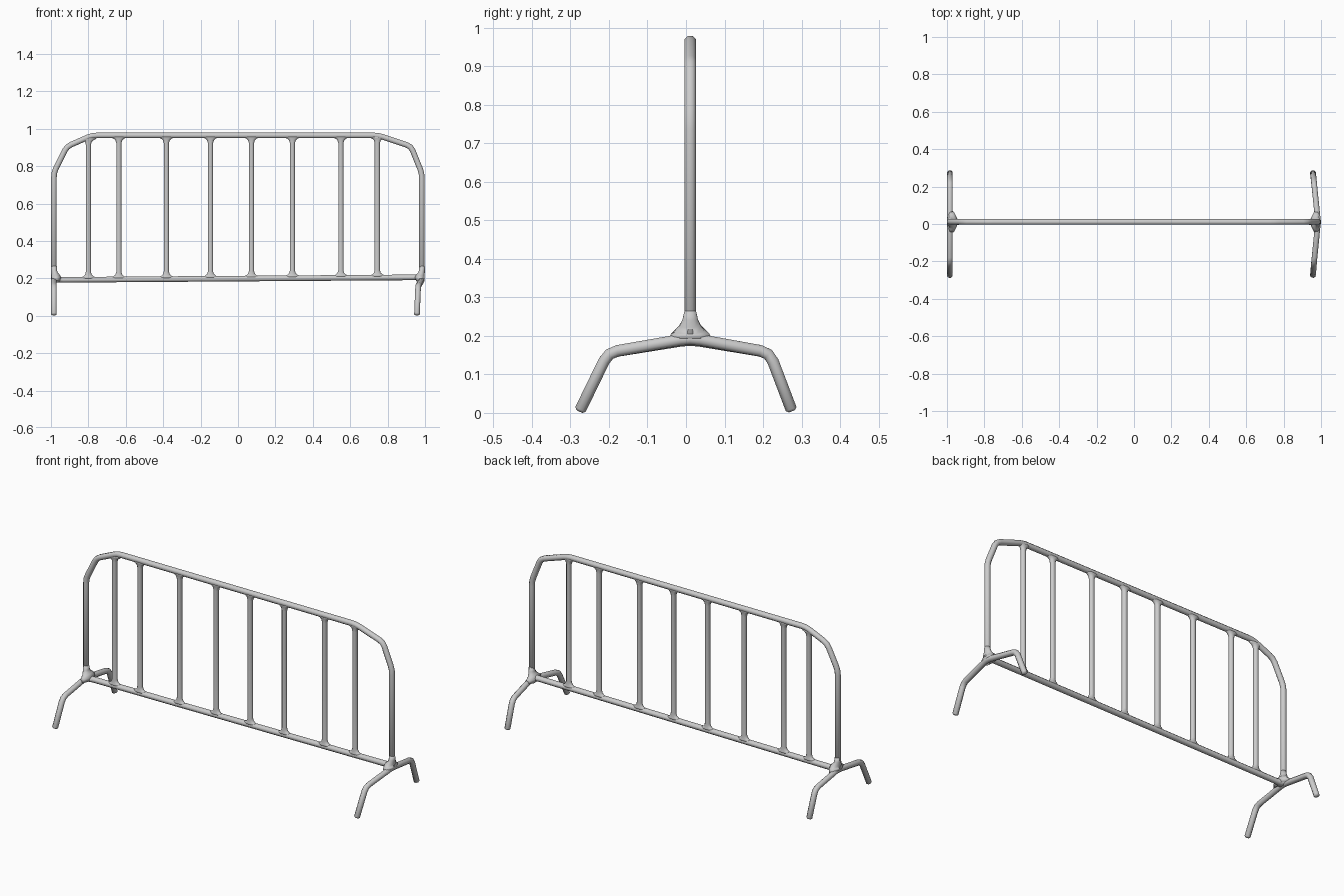
import bpy, bmesh, math
from mathutils import Vector

if "Cube" in bpy.data.objects:
    bpy.data.objects.remove(bpy.data.objects["Cube"])

R = 0.0155     # tube radius
Y0 = 0.011     # plane of the barrier panel
SIDES = 8


def rounded(points, d=0.025):
    """Soften every interior corner of a path with a short curve."""
    pts = [Vector(p) for p in points]
    out = [pts[0]]
    for a, b, c in zip(pts, pts[1:], pts[2:]):
        p, q = b + (a - b).normalized() * d, b + (c - b).normalized() * d
        for t in (0, 0.5, 1):
            out.append(p * (1 - t) ** 2 + b * 2 * t * (1 - t) + q * t * t)
    return out + [pts[-1]]


def tube(name, points, normal, radii=None, cap=True):
    """Sweep an eight-sided section; radii = (in-plane, along normal) per point."""
    pts = [Vector(p) for p in points]
    radii = list(radii or [(R, R)] * len(pts))
    if cap:    # small rounded ends
        e0 = (pts[0] - pts[1]).normalized() * 0.006
        e1 = (pts[-1] - pts[-2]).normalized() * 0.006
        pts = [pts[0] + e0] + pts + [pts[-1] + e1]
        radii = [tuple(r * 0.55 for r in radii[0])] + radii + [tuple(r * 0.55 for r in radii[-1])]
    bm = bmesh.new()
    rings = []
    for i, p in enumerate(pts):
        t = (pts[min(i + 1, len(pts) - 1)] - pts[max(i - 1, 0)]).normalized()
        b = Vector(normal).cross(t).normalized()
        n = t.cross(b)
        ring = []
        for k in range(SIDES):
            a = 2 * math.pi * (k + 0.5) / SIDES
            ring.append(bm.verts.new(p + b * math.cos(a) * radii[i][0] * 1.04
                                     + n * math.sin(a) * radii[i][1] * 1.04))
        rings.append(ring)
    for r, s in zip(rings, rings[1:]):
        for k in range(SIDES):
            j = (k + 1) % SIDES
            bm.faces.new((r[k], r[j], s[j], s[k]))
    bm.faces.new(rings[0])
    bm.faces.new(rings[-1])
    bmesh.ops.recalc_face_normals(bm, faces=bm.faces)
    mesh = bpy.data.meshes.new(name)
    bm.to_mesh(mesh)
    bm.free()
    for f in mesh.polygons:
        f.use_smooth = True
    obj = bpy.data.objects.new(name, mesh)
    bpy.context.collection.objects.link(obj)
    return obj


def rail_z(x):
    return 0.1985 + 0.007 * x


# Outer hoop: posts, clipped corners and top rail
hoop = [(-0.984, Y0, 0.19), (-0.984, Y0, 0.767), (-0.915, Y0, 0.905), (-0.78, Y0, 0.964),
        (0.75, Y0, 0.964), (0.925, Y0, 0.906), (0.983, Y0, 0.762), (0.983, Y0, 0.2)]
tube("outer_hoop", rounded(hoop), (0, 1, 0))

# Bottom rail, widening where it meets the legs
xs = [-0.984, -0.966, -0.955, -0.935, 0.935, 0.955, 0.966, 0.984]
wide = [0.034, 0.03, 0.021, R, R, 0.021, 0.03, 0.034]
tube("bottom_rail", [(x, Y0, rail_z(x)) for x in xs], (0, 1, 0),
     [(R, w) for w in wide], cap=False)

# Upright bars with flared welds at both rails
flare = [(0.006, 0.044), (0.013, 0.039), (0.018, 0.028), (0.026, 0.019), (0.04, 0.0145)]
for i, x in enumerate((-0.8, -0.637, -0.383, -0.147, 0.072, 0.291, 0.55, 0.745)):
    top = 0.956 if i == 0 else 0.964
    pts = [(x, Y0, rail_z(x) + d) for d, _ in flare]
    pts += [(x, Y0, top - d) for d, _ in reversed(flare)]
    w = [h for _, h in flare]
    tube(f"upright_bar_{i + 1}", pts, (0, 1, 0), [(h, 0.0145) for h in w + w[::-1]], cap=False)

# Leg pairs and the spreading weld under each post
for side, xj, xk, xf, zj in (("left", -0.984, -0.984, -0.984, 0.191),
                             ("right", 0.984, 0.963, 0.957, 0.194)):
    path = [(xf, -0.274, 0.009), (xk, -0.202, 0.157), (xj, Y0, zj),
            (xk, 0.217, 0.157), (xf, 0.273, 0.01)]
    tube(f"{side}_legs", rounded(path), (1, 0, 0))
    s = 1 if xj < 0 else -1
    weld = [(0.188, 0.06, 0.008), (0.205, 0.052, 0.012), (0.214, 0.04, 0.008),
            (0.226, 0.029, 0.003), (0.242, 0.021, 0.001), (0.265, R, 0)]
    tube(f"{side}_post_weld", [(xj + s * e, Y0, z) for z, _, e in weld], (0, 1, 0),
         [(R + e, w) for _, w, e in weld], cap=False)
